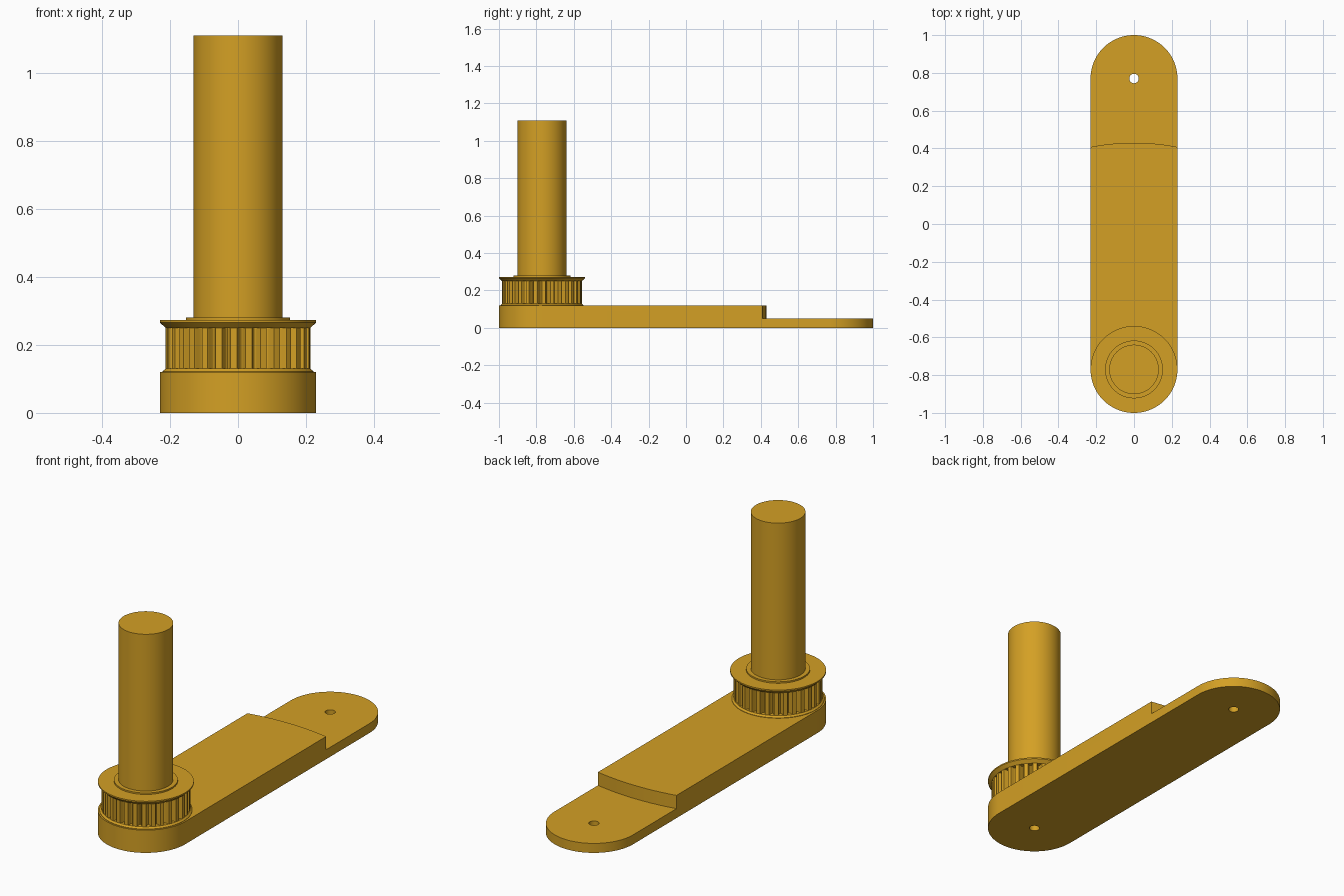
import bpy, bmesh, math

if "Cube" in bpy.data.objects:
    bpy.data.objects.remove(bpy.data.objects["Cube"])

R = 0.23            # arm end radius
Y = 0.77            # distance of both pivots from the middle
TEETH = 30

gold = bpy.data.materials.new("gold")
gold.diffuse_color = (0.658, 0.352, 0.018, 1)
gold.use_nodes = True
gold.node_tree.nodes["Principled BSDF"].inputs["Base Color"].default_value = gold.diffuse_color


def finish(name, bm, smooth=True):
    bmesh.ops.recalc_face_normals(bm, faces=bm.faces)
    mesh = bpy.data.meshes.new(name)
    bm.to_mesh(mesh)
    bm.free()
    mesh.materials.append(gold)
    ob = bpy.data.objects.new(name, mesh)
    bpy.context.collection.objects.link(ob)
    if smooth:
        shade(ob)
    return ob


def shade(ob):
    bpy.ops.object.select_all(action='DESELECT')
    ob.select_set(True)
    bpy.context.view_layer.objects.active = ob
    bpy.ops.object.shade_smooth_by_angle(angle=math.radians(25))


def prism(name, outline, z0, z1, smooth=True):
    bm = bmesh.new()
    face = bm.faces.new([bm.verts.new((x, y, z0)) for x, y in outline])
    top = bmesh.ops.extrude_face_region(bm, geom=[face])["geom"]
    verts = [v for v in top if isinstance(v, bmesh.types.BMVert)]
    bmesh.ops.translate(bm, verts=verts, vec=(0, 0, z1 - z0))
    return finish(name, bm, smooth)


def lathe(name, profile, steps=96):
    bm = bmesh.new()
    vs = [bm.verts.new((r, 0, z)) for r, z in profile]
    edges = [bm.edges.new(p) for p in zip(vs, vs[1:])]
    bmesh.ops.spin(bm, geom=vs + edges, cent=(0, 0, 0), axis=(0, 0, 1),
                   angle=2 * math.pi, steps=steps, use_duplicate=False)
    bmesh.ops.remove_doubles(bm, verts=bm.verts, dist=1e-5)
    ob = finish(name, bm)
    ob.location.y = -Y
    return ob


def arc(cx, cy, r, a0, a1, n):
    return [(cx + r * math.cos(math.radians(a0 + (a1 - a0) * i / n)),
             cy + r * math.sin(math.radians(a0 + (a1 - a0) * i / n)))
            for i in range(n + 1)]


def cut(ob, cutter):
    cutter.hide_render = True
    mod = ob.modifiers.new("cut", 'BOOLEAN')
    mod.operation = 'DIFFERENCE'
    mod.solver = 'EXACT'
    mod.object = cutter
    bpy.context.view_layer.objects.active = ob
    bpy.ops.object.modifier_apply(modifier=mod.name)
    bpy.data.objects.remove(cutter)


# Round-ended arm with a thin tip behind a curved step and a hole at each pivot
arm = prism("arm", arc(0, Y, R, 0, 180, 48) + arc(0, -Y, R, 180, 360, 48),
            0, 0.12, False)
half = math.degrees(math.asin(0.3 / 1.2))
step = arc(0, -Y, 1.2, 90 - half, 90 + half, 32) + [(-0.3, 1.2), (0.3, 1.2)]
cut(arm, prism("step_cutter", step, 0.05, 0.3, False))
for y in (Y, -Y):
    cut(arm, prism("hole_cutter", arc(0, y, 0.025, 0, 348.75, 31), -0.1, 0.3, False))
shade(arm)

# Toothed belt ring: flat lands with rounded grooves
pitch = 360 / TEETH
outline = []
for t in range(TEETH):
    for f, r in ((0, 0.213), (0.22, 0.213), (0.44, 0.213), (0.50, 0.207),
                 (0.55, 0.196), (0.64, 0.189), (0.72, 0.187), (0.80, 0.189),
                 (0.89, 0.196), (0.94, 0.207)):
        a = math.radians((t + f) * pitch)
        outline.append((r * math.cos(a), r * math.sin(a) - Y))
prism("belt_teeth", outline, 0.115, 0.255)

# Flared flanges below and above the teeth
lathe("lower_flange", [(0, 0.11), (0.222, 0.11), (0.222, 0.122),
                       (0.213, 0.13), (0, 0.13)])
lathe("upper_flange", [(0, 0.25), (0.213, 0.25), (0.23, 0.266),
                       (0.23, 0.273), (0, 0.273)])

# Collar and tall shaft
lathe("collar", [(0, 0.26), (0.153, 0.26), (0.153, 0.281), (0, 0.281)])
lathe("shaft", [(0, 0.27), (0.131, 0.27), (0.131, 1.11), (0, 1.11)])
